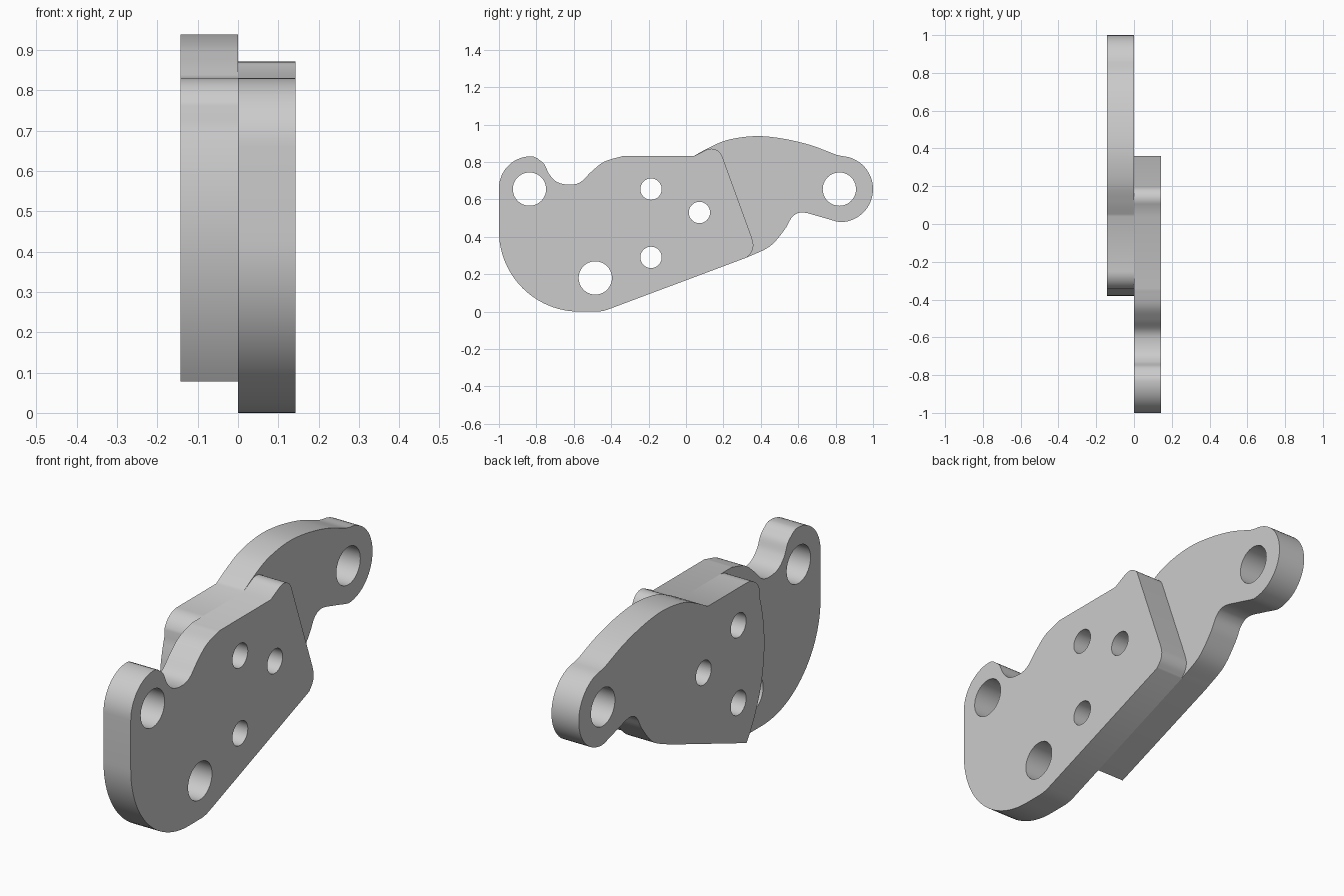
import bpy, bmesh
from math import cos, sin, radians
from mathutils import Matrix, Vector

cube = bpy.data.objects.get("Cube")
if cube:
    bpy.data.objects.remove(cube, do_unlink=True)

grey = bpy.data.materials.new("plain grey")
grey.use_nodes = True
colour = (0.6, 0.6, 0.6, 1)
grey.diffuse_color = colour
grey.node_tree.nodes["Principled BSDF"].inputs["Base Color"].default_value = colour

THICK = 0.142


def arc(cy, cz, r, start, end, n=16):
    """Points on an arc, angles in degrees."""
    angles = [radians(start + (end - start) * i / n) for i in range(n + 1)]
    return [(cy + r * cos(a), cz + r * sin(a)) for a in angles]


def smooth(*pts, steps=6):
    """Catmull-Rom curve through the given points."""
    p = [Vector(q) for q in pts]
    p = [2 * p[0] - p[1]] + p + [2 * p[-1] - p[-2]]
    out = []
    for a, b, c, d in zip(p, p[1:], p[2:], p[3:]):
        for i in range(steps):
            t = i / steps
            out.append(tuple(0.5 * (2 * b + (c - a) * t + (2 * a - 5 * b + 4 * c - d) * t**2
                                    + (3 * b - a - 3 * c + d) * t**3)))
    return out + [tuple(p[-2])]


def plate(name, outline, holes, x_mid):
    """Extrude a side profile with round holes into a plate across x."""
    curve = bpy.data.curves.new(name + "_profile", 'CURVE')
    curve.dimensions = '2D'
    curve.fill_mode = 'BOTH'
    curve.extrude = THICK / 2
    for loop in [outline] + [arc(y, z, r, 0, 360, 40)[:-1] for y, z, r in holes]:
        spline = curve.splines.new('POLY')
        spline.points.add(len(loop) - 1)
        for point, (y, z) in zip(spline.points, loop):
            point.co = (y, z, 0, 1)
        spline.use_cyclic_u = True
    helper = bpy.data.objects.new(name + "_profile", curve)
    bpy.context.collection.objects.link(helper)
    bpy.context.view_layer.update()
    evaluated = helper.evaluated_get(bpy.context.evaluated_depsgraph_get())
    mesh = bpy.data.meshes.new_from_object(evaluated)
    bpy.data.objects.remove(helper, do_unlink=True)

    # Weld caps to walls, then stand the profile up in the y-z plane
    bm = bmesh.new()
    bm.from_mesh(mesh)
    bmesh.ops.remove_doubles(bm, verts=bm.verts, dist=0.0002)
    stand = Matrix(((0, 0, 1, x_mid), (1, 0, 0, 0), (0, 1, 0, 0), (0, 0, 0, 1)))
    bm.transform(stand)
    bmesh.ops.recalc_face_normals(bm, faces=bm.faces)
    bm.to_mesh(mesh)
    bm.free()
    mesh.name = name
    mesh.materials.clear()
    mesh.materials.append(grey)
    obj = bpy.data.objects.new(name, mesh)
    bpy.context.collection.objects.link(obj)
    bpy.ops.object.select_all(action='DESELECT')
    obj.select_set(True)
    bpy.context.view_layer.objects.active = obj
    bpy.ops.object.shade_smooth_by_angle(angle=radians(30))
    return obj


# Bolt holes shared by both plates
bolts = [(-0.187, 0.655, 0.057), (-0.187, 0.29, 0.057), (0.072, 0.53, 0.057)]

# Front plate: ear, notch, flat top, slanted end, sloping base, round belly
front = (
    arc(-0.83, 0.66, 0.17, 180, 85)
    + smooth((-0.795, 0.82), (-0.757, 0.787), (-0.73, 0.733), (-0.687, 0.692),
             (-0.623, 0.679), (-0.565, 0.692), (-0.505, 0.749), (-0.436, 0.802), (-0.34, 0.831))
    + [(0.04, 0.831)]
    + arc(0.135, 0.808, 0.063, 118, 20, 10)
    + smooth((0.35, 0.40), (0.36, 0.358), (0.352, 0.322), (0.327, 0.29))
    + arc(-0.48, 0.18, 0.18, 290, 270, 5)
    + arc(-0.57, 0.43, 0.43, 270, 180, 24)
)
plate("front_plate", front, bolts + [(-0.837, 0.655, 0.089), (-0.485, 0.18, 0.089)], THICK / 2)

# Rear plate: humped top, ear, hollow underside, sloping base, bowed end
rear = (
    smooth((0.04, 0.831), (0.12, 0.875), (0.22, 0.917), (0.36, 0.938),
           (0.5, 0.928), (0.66, 0.892), (0.805, 0.838))
    + arc(0.823, 0.655, 0.177, 86, -90, 28)
    + smooth((0.80, 0.483), (0.714, 0.508), (0.623, 0.53), (0.57, 0.508),
             (0.527, 0.438), (0.447, 0.348), (0.327, 0.29))
    + arc(0.36, 0.5, 0.74, 214.8, 162, 20)
    + arc(-0.25, 0.731, 0.1, 162, 90, 10)
)
plate("rear_plate", rear, bolts + [(0.82, 0.655, 0.089)], -THICK / 2)
